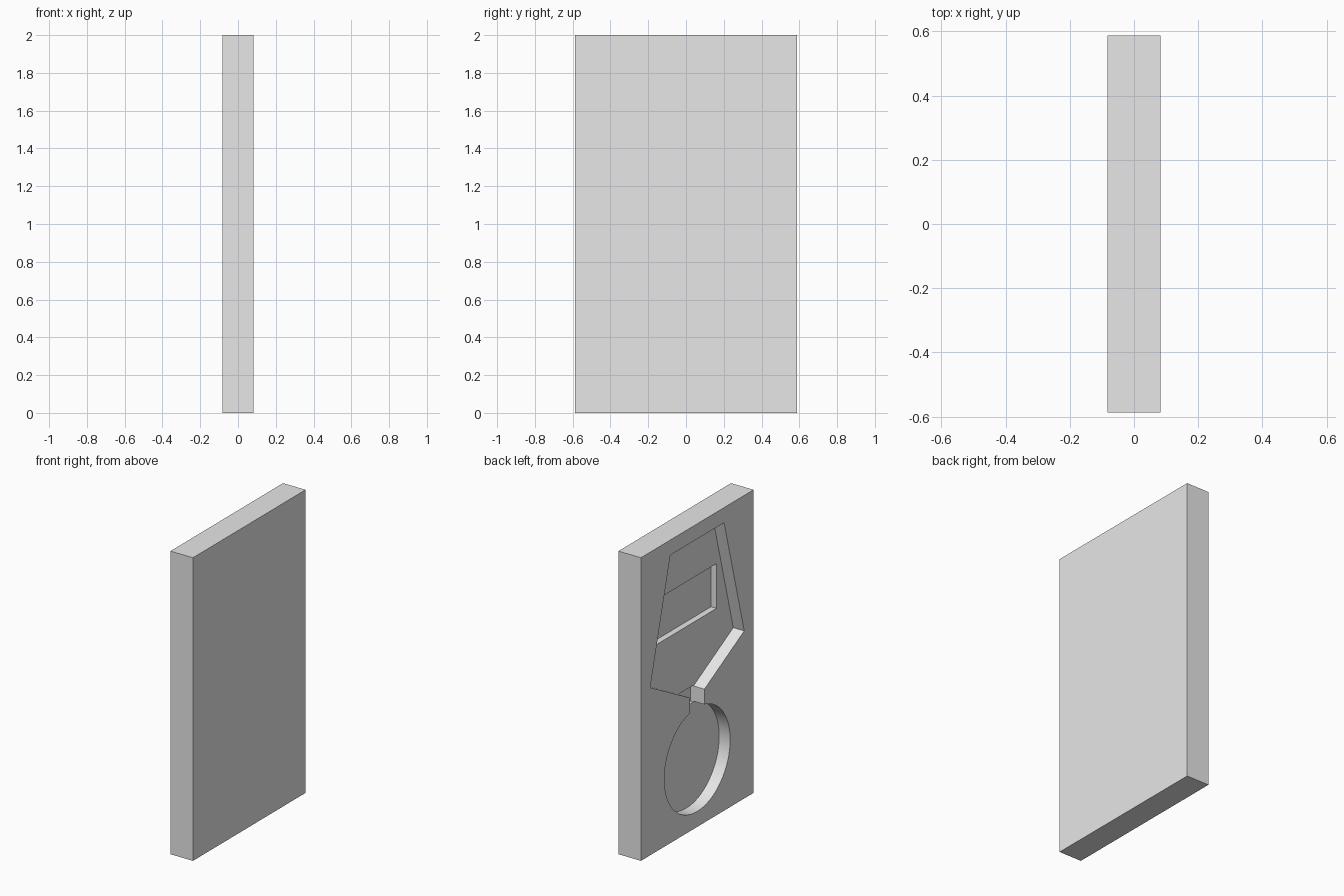
import bpy
import bmesh
from math import cos, sin, tau, radians

if "Cube" in bpy.data.objects:
    bpy.data.objects.remove(bpy.data.objects["Cube"], do_unlink=True)

HALF_X, HALF_Y, HEIGHT = 0.082, 0.587, 2.0

grey = bpy.data.materials.new("light_grey")
grey.use_nodes = True
grey.diffuse_color = (0.8, 0.8, 0.8, 1)
grey.node_tree.nodes["Principled BSDF"].inputs["Base Color"].default_value = (0.8, 0.8, 0.8, 1)


def prism(name, outline, x0, x1):
    """Extrude a (y, z) outline along x from x0 to x1."""
    bm = bmesh.new()
    face = bm.faces.new([bm.verts.new((x0, y, z)) for y, z in outline])
    ext = bmesh.ops.extrude_face_region(bm, geom=[face])
    moved = [v for v in ext["geom"] if isinstance(v, bmesh.types.BMVert)]
    bmesh.ops.translate(bm, verts=moved, vec=(x1 - x0, 0, 0))
    bmesh.ops.recalc_face_normals(bm, faces=bm.faces)
    mesh = bpy.data.meshes.new(name)
    bm.to_mesh(mesh)
    bm.free()
    mesh.materials.append(grey)
    obj = bpy.data.objects.new(name, mesh)
    bpy.context.collection.objects.link(obj)
    return obj


def mirrored(half):
    """Complete a symmetric outline from its +y half, listed top to bottom."""
    return half + [(-y, z) for y, z in reversed(half)]


def carve(body, name, outline, depth):
    """Sink a recess of the given depth into the -x face."""
    cutter = prism(name, outline, -HALF_X - 0.1, -HALF_X + depth)
    cutter.hide_render = True
    mod = body.modifiers.new(name, "BOOLEAN")
    mod.operation = "DIFFERENCE"
    mod.solver = "EXACT"
    mod.object = cutter
    bpy.context.view_layer.objects.active = body
    bpy.ops.object.modifier_apply(modifier=name)
    bpy.data.objects.remove(cutter, do_unlink=True)


# Solid slab
slab = prism("slab", mirrored([(HALF_Y, HEIGHT), (HALF_Y, 0)]), -HALF_X, HALF_X)

# Tapered upper recess
carve(slab, "upper_recess", mirrored([(0.28, 1.9), (0.49, 1.106), (0.075, 0.88)]), 0.08)

# Round lower recess
circle = [(0.343 * cos(tau * i / 64), 0.445 + 0.343 * sin(tau * i / 64)) for i in range(64)]
carve(slab, "round_recess", circle, 0.08)

# Neck joining the two recesses
carve(slab, "neck_recess", mirrored([(0.075, 0.885), (0.075, 0.775)]), 0.1)

# Deeper rectangular pocket
carve(slab, "pocket", mirrored([(0.315, 1.595), (0.315, 1.3)]), 0.12)

# Smooth the round wall, keep all corners sharp
bpy.ops.object.select_all(action="DESELECT")
slab.select_set(True)
bpy.context.view_layer.objects.active = slab
bpy.ops.object.shade_smooth_by_angle(angle=radians(20))
